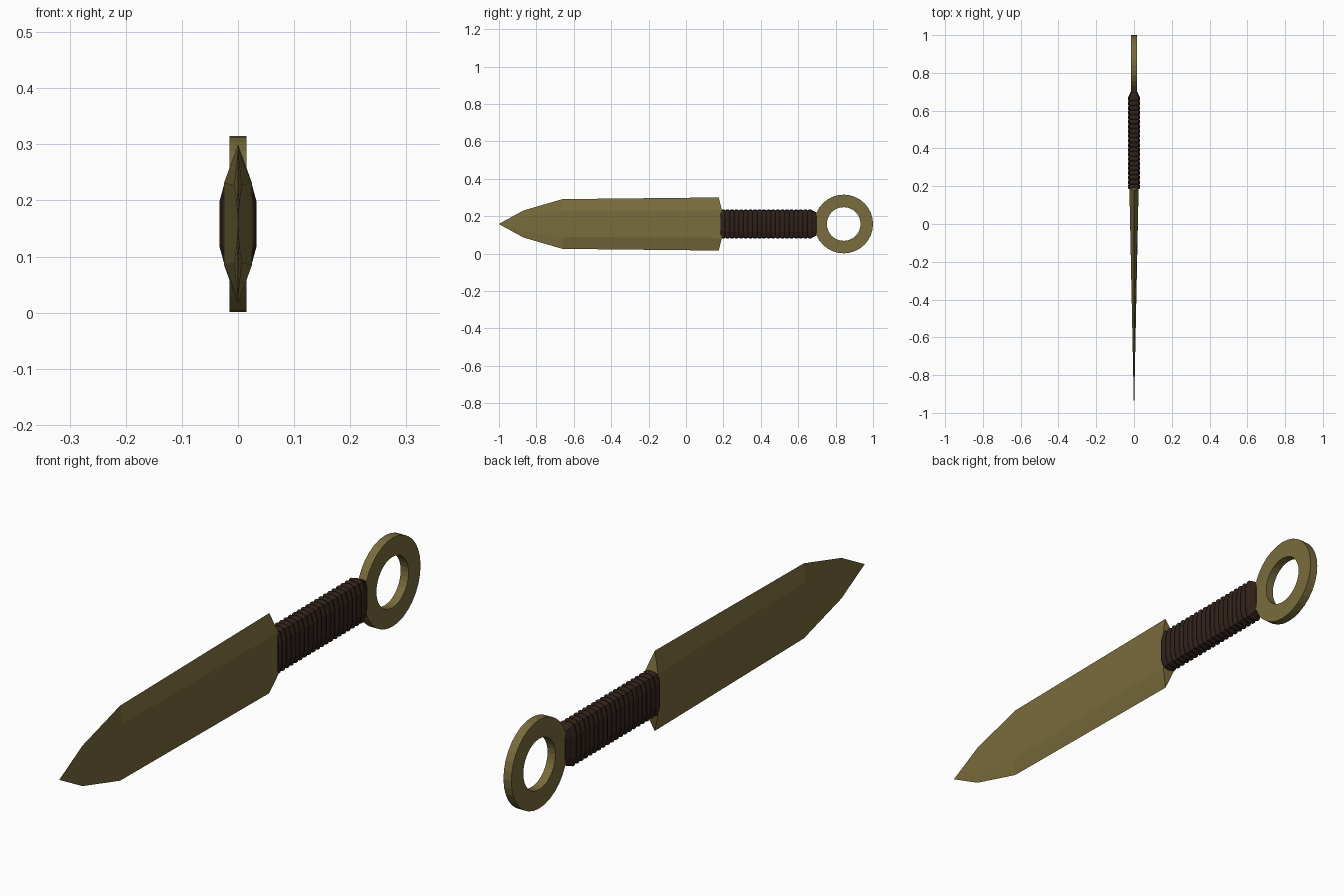
import bpy, bmesh
from math import sin, cos, pi

if "Cube" in bpy.data.objects:
    bpy.data.objects.remove(bpy.data.objects["Cube"])

CZ = 0.158  # height of the dagger's long axis


def material(name, rgb):
    m = bpy.data.materials.new(name)
    m.diffuse_color = (*rgb, 1)
    m.use_nodes = True
    m.node_tree.nodes["Principled BSDF"].inputs["Base Color"].default_value = m.diffuse_color
    return m


def finish(name, bm, mat):
    bmesh.ops.remove_doubles(bm, verts=bm.verts, dist=1e-5)
    bmesh.ops.recalc_face_normals(bm, faces=bm.faces)
    me = bpy.data.meshes.new(name)
    bm.to_mesh(me)
    bm.free()
    me.materials.append(mat)
    ob = bpy.data.objects.new(name, me)
    bpy.context.collection.objects.link(ob)
    return ob


def loft(name, sections, mat):
    """Skin symmetric sections (first point on the top centre or top left), capped in strips."""
    bm = bmesh.new()
    rings = [[bm.verts.new((x, y, CZ + z)) for x, y, z in s] for s in sections]
    n = len(rings[0])
    for a, b in zip(rings, rings[1:]):
        for i in range(n):
            j = (i + 1) % n
            bm.faces.new((a[i], a[j], b[j], b[i]))
    for r in (rings[0], rings[-1]):
        for i in range(n // 2):
            ids = dict.fromkeys((i, i + 1, n - i - 1, (n - i) % n))
            bm.faces.new([r[k] for k in ids])
    return finish(name, bm, mat)


bronze = material("bronze", (0.19, 0.15, 0.045))
leather = material("dark_leather", (0.028, 0.015, 0.010))


# Blade: flattened hexagon section, narrowing to a point
def blade_section(y_edge, y_flat, edge):
    t = 0.0245 * (y_flat + 1) / 1.19
    s = edge * 0.52
    return [(0, y_edge, edge), (t, y_flat, s), (t, y_flat, -s),
            (0, y_edge, -edge), (-t, y_flat, -s), (-t, y_flat, s)]


tip = bmesh.new()
loft("blade", [blade_section(-0.999, -0.999, 0.001),
               blade_section(-0.87, -0.87, 0.072),
               blade_section(-0.66, -0.66, 0.133),
               blade_section(0.175, 0.192, 0.142)], bronze)
tip.free()


# Grip: wrapped cord ribs over an oblong section
def grip_section(y, k):
    half = [(0.0, 0.078), (0.024, 0.073), (0.033, 0.040),
            (0.033, -0.040), (0.024, -0.073), (0.0, -0.078)]
    pts = half + [(-x, z) for x, z in half[-2:0:-1]]
    return [(x * k, y, z * (0.5 + 0.5 * k)) for x, z in pts]


RIBS, START, END = 20, 0.185, 0.675
pitch = (END - START) / RIBS
sections = []
for i in range(RIBS):
    for f, k in ((0, 0.86), (0.25, 0.98), (0.5, 1.0), (0.75, 0.98)):
        sections.append(grip_section(START + (i + f) * pitch, k))
sections += [grip_section(END, 0.86), grip_section(0.70, 0.55)]
loft("grip", sections, leather)

# Pommel ring: flat-sided ring
bm = bmesh.new()
SEG = 32
profile = [(0.157, -0.0155), (0.157, 0.0155), (0.09, 0.0155), (0.09, -0.0155)]
rings = []
for i in range(SEG):
    a = 2 * pi * i / SEG
    rings.append([bm.verts.new((x, 0.843 + r * cos(a), CZ + r * sin(a))) for r, x in profile])
for i in range(SEG):
    a, b = rings[i], rings[(i + 1) % SEG]
    for k in range(4):
        m = (k + 1) % 4
        bm.faces.new((a[k], a[m], b[m], b[k]))
finish("pommel_ring", bm, bronze)
